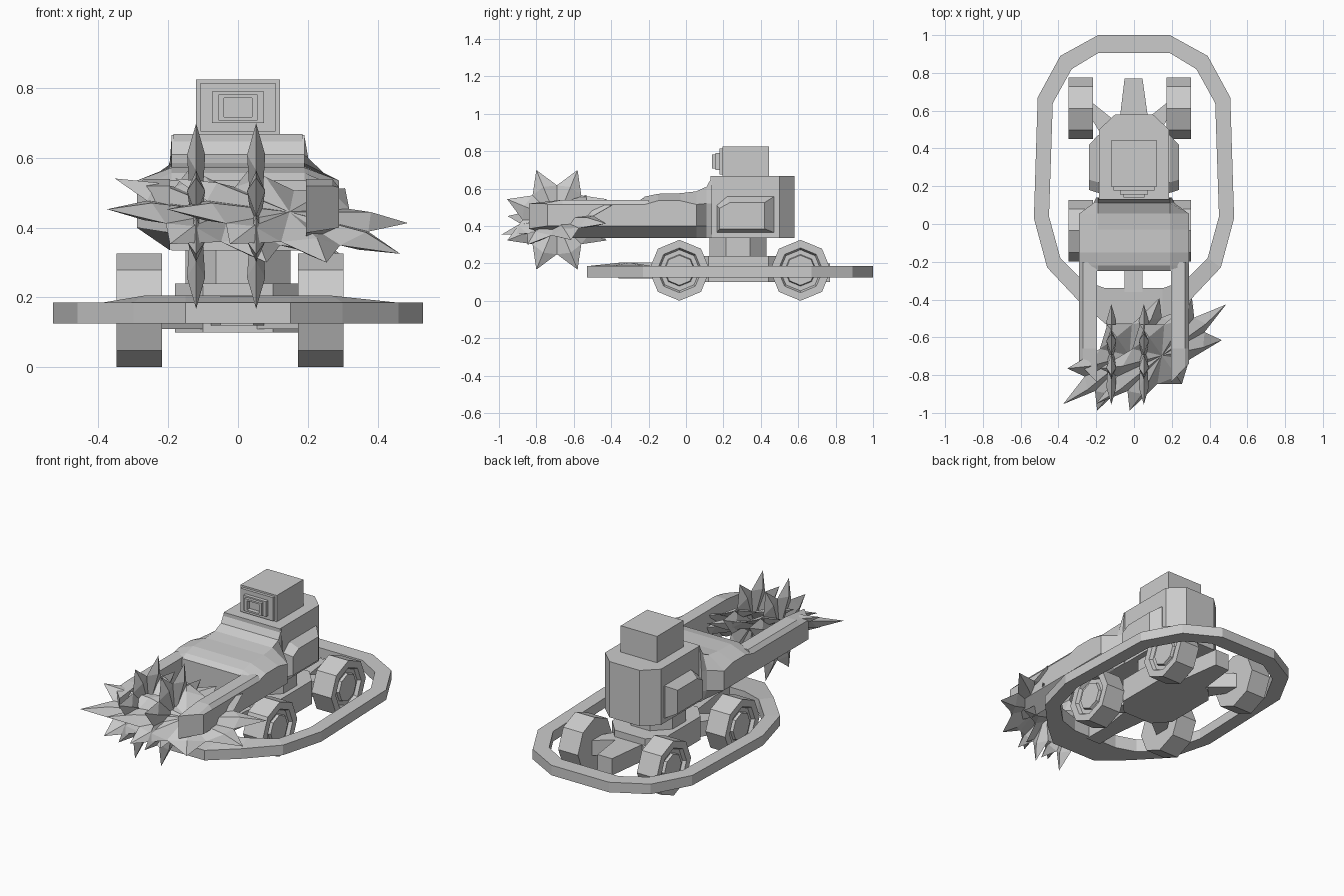
import bpy, bmesh, math
from mathutils import Vector

if "Cube" in bpy.data.objects:
    bpy.data.objects.remove(bpy.data.objects["Cube"])


def make(name, verts, faces, mirror=False):
    me = bpy.data.meshes.new(name)
    bm = bmesh.new()
    vs = [bm.verts.new(v) for v in verts]
    for f in faces:
        bm.faces.new([vs[i] for i in f])
    if mirror:
        geo = bmesh.ops.duplicate(bm, geom=bm.verts[:] + bm.edges[:] + bm.faces[:])["geom"]
        for v in geo:
            if isinstance(v, bmesh.types.BMVert):
                v.co.x = -v.co.x
    bmesh.ops.remove_doubles(bm, verts=bm.verts[:], dist=0.0005)
    bmesh.ops.recalc_face_normals(bm, faces=bm.faces[:])
    bm.to_mesh(me)
    bm.free()
    ob = bpy.data.objects.new(name, me)
    bpy.context.collection.objects.link(ob)
    return ob


def loft(name, rings, caps=True, closed=False, mirror=False):
    """Skin a list of equal-length point loops."""
    n, m = len(rings[0]), len(rings)
    verts = [p for r in rings for p in r]
    faces = []
    for j in range(m if closed else m - 1):
        a, b = j * n, ((j + 1) % m) * n
        faces += [(a + i, a + (i + 1) % n, b + (i + 1) % n, b + i) for i in range(n)]
    if caps and not closed:
        faces += [tuple(range(n)), tuple(range((m - 1) * n, m * n))]
    return make(name, verts, faces, mirror)


def prism(name, pts, z0, z1, mirror=False):
    return loft(name, [[(x, y, z) for x, y in pts] for z in (z0, z1)], mirror=mirror)


def box(name, x, y, z):
    return prism(name, [(x[0], y[0]), (x[1], y[0]), (x[1], y[1]), (x[0], y[1])], *z)


# Bumper ring around the wheels; its front lip rises slightly inward
half = [(0.19, 1.0, 0.19, 0.905), (0.39, 0.89, 0.33, 0.82), (0.51, 0.67, 0.43, 0.64),
        (0.53, 0.03, 0.45, 0.04), (0.46, -0.23, 0.39, -0.18), (0.30, -0.40, 0.27, -0.30),
        (0.15, -0.53, 0.15, -0.34)]
path = half + [(-a, b, -c, d) for a, b, c, d in reversed(half)]
loft("bumper_ring", [[(a, b, 0.125), (a, b, 0.185), (c, d, 0.205 if d < -0.2 else 0.185),
                      (c, d, 0.125)] for a, b, c, d in path], closed=True)

# Octagonal wheels with dished hubs on the outer side
CX = -0.023
for side, sx in (("left", -1), ("right", 1)):
    for end, wy in (("front", -0.035), ("rear", 0.612)):
        rings = [[(CX + sx * x, wy + r * math.cos(k * math.pi / 4), 0.163 + r * math.sin(k * math.pi / 4))
                  for k in range(8)]
                 for x, r in ((0.195, 0.163), (0.325, 0.163), (0.325, 0.12), (0.305, 0.11),
                              (0.305, 0.085), (0.32, 0.08))]
        loft(f"{end}_{side}_wheel", rings)
        # Diagonal suspension beam to each wheel
        s = -1 if end == "front" else 1
        prism(f"{end}_{side}_beam", [(sx * 0.03 + CX, 0.288 + s * 0.22), (sx * 0.13 + CX, 0.288 + s * 0.15),
                                     (sx * 0.21 + CX, wy - s * 0.04), (sx * 0.21 + CX, wy + s * 0.04)], 0.11, 0.2)

# Chassis block, tails and turntable
prism("chassis", [(-0.1, 0.03), (0.1, 0.03), (0.18, 0.12), (0.18, 0.44), (0.1, 0.53), (-0.1, 0.53),
                  (-0.18, 0.44), (-0.18, 0.12)], 0.1, 0.24)
prism("rear_tail", [(-0.08, 0.52), (0.08, 0.52), (0.045, 0.77), (-0.05, 0.77)], 0.1, 0.2)
prism("front_tail", [(-0.08, 0.05), (0.08, 0.05), (0.045, -0.2), (0.045, -0.36), (-0.05, -0.36), (-0.05, -0.2)],
      0.12, 0.205)
prism("turntable", [(0.163 * math.cos((k + .5) * math.pi / 4), 0.278 + 0.165 * math.sin((k + .5) * math.pi / 4))
                    for k in range(8)], 0.23, 0.345)

# Torso with chamfered rear corners
prism("torso", [(-0.185, 0.13), (0.185, 0.13), (0.185, 0.5), (0.1, 0.58), (-0.1, 0.58), (-0.185, 0.5)],
      0.335, 0.668)

# Side pods
for side, sx in (("left", -1), ("right", 1)):
    outer = [(0.165, 0.365), (0.165, 0.51), (0.22, 0.557), (0.47, 0.557), (0.47, 0.365)]
    inner = [(0.18, 0.385), (0.18, 0.495), (0.235, 0.525), (0.42, 0.525), (0.42, 0.385)]
    loft(f"{side}_pod", [[(sx * x, y, z) for y, z in p]
                         for x, p in ((0.17, outer), (0.19, outer), (0.238, inner))])

# Sloped shoulder hood
sections = [(0.14, 0.19, 0.2, 0.665, 0.52), (0.11, 0.19, 0.215, 0.61, 0.52), (0.055, 0.19, 0.29, 0.585, 0.515),
            (-0.03, 0.19, 0.29, 0.575, 0.535), (-0.15, 0.19, 0.29, 0.572, 0.535), (-0.22, 0.19, 0.29, 0.557, 0.515),
            (-0.25, 0.19, 0.29, 0.535, 0.515)]
rings = []
for y, xi, xo, zt, zs in sections:
    r = [(xi, zt), (xo, zs), (xo, 0.40), (xi, 0.335)]
    rings.append([(x, y, z) for x, z in r] + [(-x, y, z) for x, z in reversed(r)])
loft("shoulder_hood", rings)

# Twin forward arms with slanted tips
loft("arms", [[(0.195, y, 0.54 + d), (0.27, y + e * 0.8, 0.54 + d), (0.29, y + e, 0.515), (0.29, y + e, 0.40),
               (0.195, y, b)]
              for y, e, d, b in ((-0.2, 0, 0, 0.335), (-0.66, 0, 0, 0.335), (-0.84, 0.1, -0.02, 0.385))], mirror=True)

# Head with stepped lens
box("head", (-0.12, 0.12), (0.195, 0.445), (0.66, 0.825))
box("head_faceplate", (-0.108, 0.108), (0.178, 0.2), (0.675, 0.815))


def rect(h, y, z0, z1):
    return [(-h, y, z0), (h, y, z0), (h, y, z1), (-h, y, z1)]


loft("lens", [rect(0.075, 0.18, 0.7, 0.79), rect(0.075, 0.157, 0.7, 0.79), rect(0.056, 0.157, 0.707, 0.782),
              rect(0.056, 0.14, 0.707, 0.782), rect(0.04, 0.14, 0.717, 0.772), rect(0.04, 0.165, 0.717, 0.772)])


def saw(name, centre, a, b, thick):
    """Eight-toothed ridged blade spanned by the tooth vectors a and b."""
    c, a, b = Vector(centre), Vector(a), Vector(b)
    n = a.cross(b).normalized()
    at = lambda r, ang, t: c + (a * math.cos(ang) + b * math.sin(ang)) * r + n * t
    st = math.pi / 4
    verts = [c + n * 0.015, c - n * 0.015]
    for k in range(8):
        verts += [at(1, k * st, 0), at(0.64, (k + 0.5) * st, 0), at(0.66, k * st, thick), at(0.66, k * st, -thick)]
    faces = []
    for k in range(8):
        i, j = 2 + 4 * k, 2 + 4 * ((k + 1) % 8)
        for side in (0, 1):
            m, q = i + 2 + side, j + 2 + side
            faces += [(side, m, i + 1), (side, i + 1, q), (m, i, i + 1), (q, i + 1, j)]
    make(name, verts, faces)


# Two upright blades crossed by two tilted, stretched blades
R, ph = 0.288, math.pi / 8
ya, za = R * math.cos(ph), R * math.sin(ph)
for i in (0, 1):
    saw(f"upright_blade_{i + 1}", (-0.12 + 0.172 * i, -0.69, 0.433), (0, ya, za), (0, -za, ya), 0.026)
    saw(f"tilted_blade_{i + 1}", (-0.03 + 0.172 * i, -0.69, 0.433),
        (-0.323, -0.075, 0.108), (-0.165, -0.298, -0.08), 0.03)
